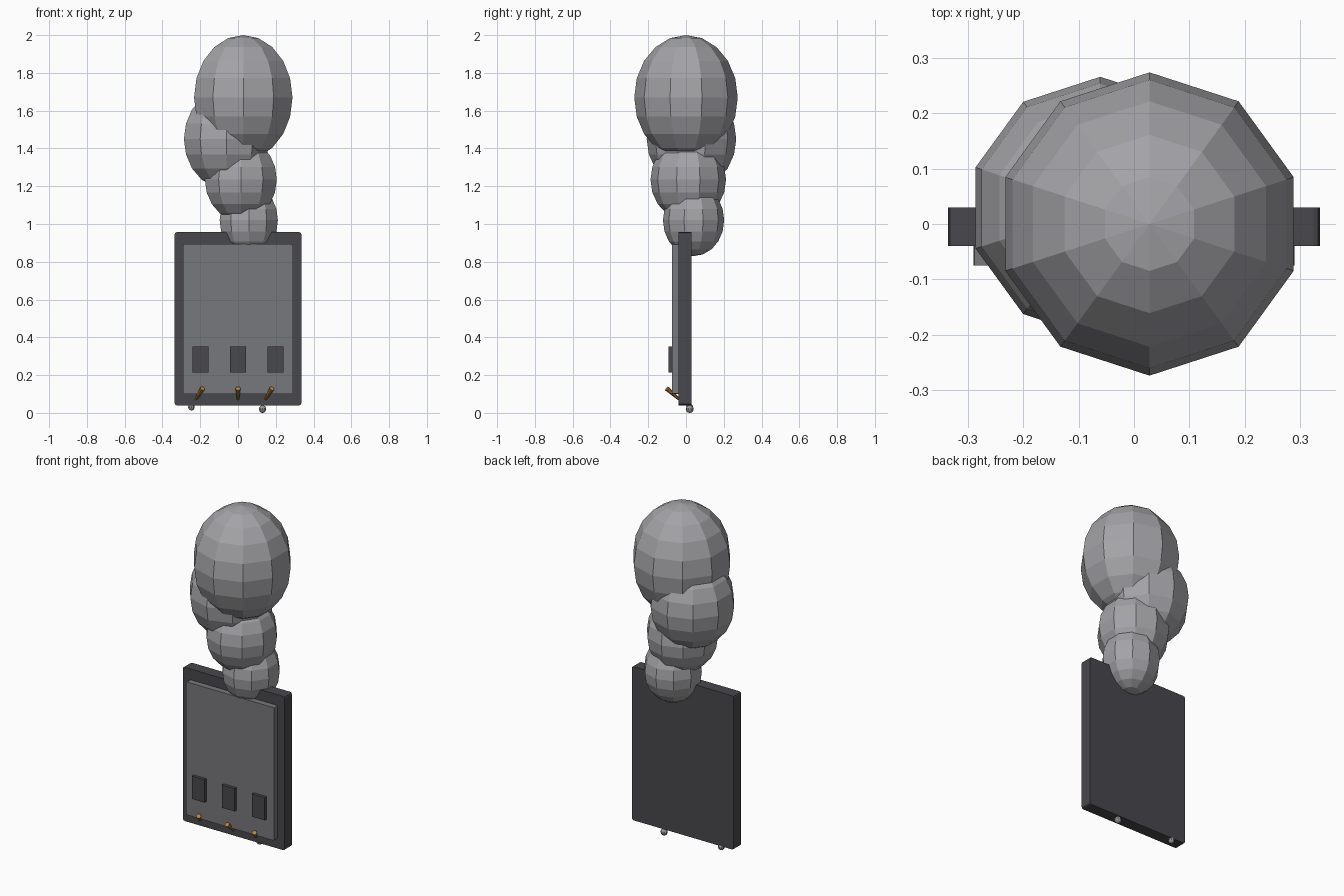
import bpy
import bmesh
from mathutils import Vector, Matrix

if "Cube" in bpy.data.objects:
    bpy.data.objects.remove(bpy.data.objects["Cube"])


def material(name, rgb):
    m = bpy.data.materials.new(name)
    m.diffuse_color = (*rgb, 1)
    m.use_nodes = True
    m.node_tree.nodes["Principled BSDF"].inputs["Base Color"].default_value = m.diffuse_color
    return m


SMOKE = material("smoke grey", (0.37, 0.37, 0.39))
DARK = material("charcoal", (0.066, 0.063, 0.072))
PANEL = material("panel grey", (0.185, 0.188, 0.2))
BRASS = material("orange brass", (0.55, 0.24, 0.05))
STEEL = material("steel grey", (0.30, 0.30, 0.31))


def finish(name, bm, mat):
    bmesh.ops.recalc_face_normals(bm, faces=bm.faces)
    me = bpy.data.meshes.new(name)
    bm.to_mesh(me)
    bm.free()
    me.materials.append(mat)
    ob = bpy.data.objects.new(name, me)
    bpy.context.collection.objects.link(ob)
    return ob


def box(name, lo, hi, mat, bevel=0):
    """Box between two corners; bevel rounds the corners seen from the front."""
    lo, hi = Vector(lo), Vector(hi)
    bm = bmesh.new()
    bmesh.ops.create_cube(bm, size=1, matrix=Matrix.Translation((lo + hi) / 2)
                          @ Matrix.Diagonal((*(hi - lo), 1)))
    if bevel:
        edges = [e for e in bm.edges
                 if abs((e.verts[0].co - e.verts[1].co).normalized().y) > 0.9]
        bmesh.ops.bevel(bm, geom=edges, offset=bevel, segments=2,
                        profile=0.5, affect='EDGES')
    return finish(name, bm, mat)


def ball(name, center, radii, mat, segments=10, rings=10):
    bm = bmesh.new()
    bmesh.ops.create_uvsphere(bm, u_segments=segments, v_segments=rings, radius=1,
                              matrix=Matrix.Translation(center)
                              @ Matrix.Diagonal((*radii, 1)))
    return finish(name, bm, mat)


def peg(name, start, end, r1, r2, mat):
    """Tapered rod from start to end."""
    a, b = Vector(start), Vector(end)
    bm = bmesh.new()
    rot = (b - a).to_track_quat('Z', 'Y').to_matrix().to_4x4()
    bmesh.ops.create_cone(bm, cap_ends=True, segments=8, radius1=r1, radius2=r2,
                          depth=(b - a).length,
                          matrix=Matrix.Translation((a + b) / 2) @ rot)
    return finish(name, bm, mat)


# Upright slab and raised front panel
box("slab", (-0.336, -0.04, 0.04), (0.336, 0.03, 0.957), DARK, 0.012)
box("front_panel", (-0.29, -0.075, 0.1), (0.29, -0.038, 0.893), PANEL, 0.006)

# Three buttons
for i, x in enumerate((-0.198, 0, 0.198)):
    box(f"button_{i}", (x - 0.042, -0.093, 0.215), (x + 0.042, -0.073, 0.351), DARK)

# Tilted brass pegs below the buttons
for i, (x0, x1) in enumerate(((-0.222, -0.188), (0, 0), (0.146, 0.18))):
    peg(f"peg_{i}", (x0, -0.038, 0.073), (x1, -0.102, 0.129), 0.007, 0.013, BRASS)

# Small feet
ball("foot_left", (-0.247, 0.02, 0.031), (0.018,) * 3, STEEL)
ball("foot_right", (0.13, 0.02, 0.02), (0.02,) * 3, STEEL)

# Rising smoke puffs: centre, horizontal radius, vertical radius
puffs = [((0.057, 0.04, 1.02), 0.162, 0.19),
         ((0.015, 0.012, 1.235), 0.2, 0.22),
         ((-0.061, 0.029, 1.45), 0.237, 0.265),
         ((0.028, 0, 1.67), 0.274, 0.33)]
for i, (c, r, rz) in enumerate(puffs):
    ball(f"smoke_puff_{i}", c, (r, r, rz), SMOKE)
